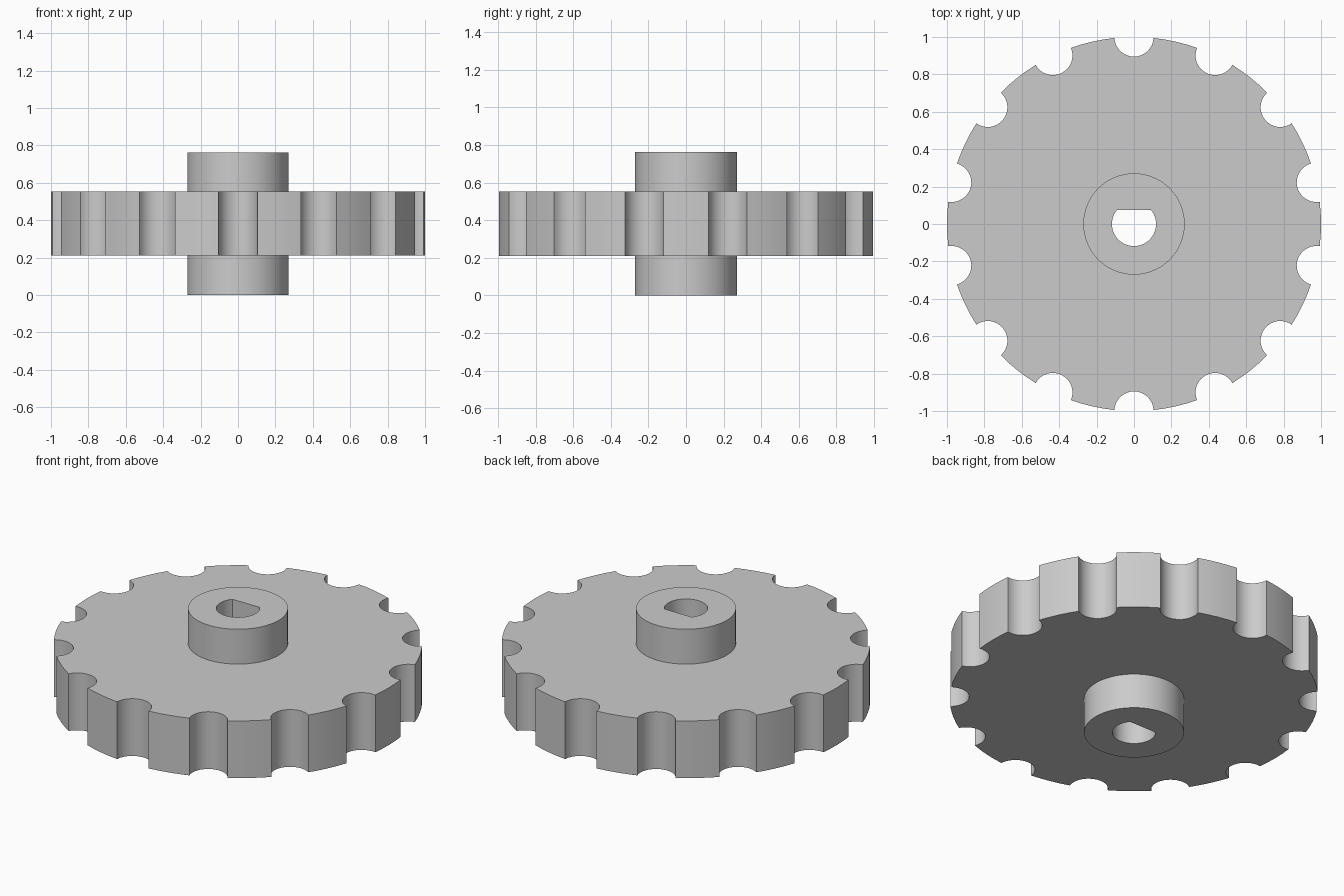
import bpy, bmesh
from math import sin, cos, pi, asin, acos, radians

NOTCHES = 14
RIM, NOTCH_R, HUB_R, BORE_R, BORE_FLAT = 1.0, 0.105, 0.271, 0.118, 0.076
Z_BASE, Z_LOW, Z_HIGH, Z_TOP = 0.0, 0.21, 0.553, 0.762

cube = bpy.data.objects.get("Cube")
if cube:
    bpy.data.objects.remove(cube, do_unlink=True)


def arc(cx, cy, r, start, end, steps):
    """Points on an arc, both ends included."""
    angles = [start + (end - start) * i / steps for i in range(steps + 1)]
    return [(cx + r * cos(a), cy + r * sin(a)) for a in angles]


def rim_outline():
    """Circle with round notches cut into its edge, first notch at the back."""
    half = 2 * asin(NOTCH_R / (2 * RIM))      # half angle of a notch seen from the axis
    sweep = acos(NOTCH_R / (2 * RIM))         # half sweep of the notch arc
    pitch = 2 * pi / NOTCHES
    points = []
    for i in range(NOTCHES):
        a = pi / 2 + i * pitch
        points += arc(RIM * cos(a), RIM * sin(a), NOTCH_R,
                      a + pi + sweep, a + pi - sweep, 16)
        points += arc(0, 0, RIM, a + half, a + pitch - half, 4)[1:-1]
    return points


bm = bmesh.new()


def loop(points, z):
    verts = [bm.verts.new((x, y, z)) for x, y in points]
    for i, v in enumerate(verts):
        bm.edges.new((verts[i - 1], v))
    return verts


def wall(low, high):
    for i in range(len(low)):
        bm.faces.new((low[i - 1], low[i], high[i], high[i - 1]))


def ring_cap(outer, inner):
    edges = [bm.edges.get((ring[i - 1], ring[i]))
             for ring in (outer, inner) for i in range(len(ring))]
    bmesh.ops.triangle_fill(bm, edges=edges, use_beauty=True)


# Outlines of the rim, hub and D-shaped bore
rim = rim_outline()
hub = arc(0, 0, HUB_R, 0, 2 * pi, 64)[:-1]
flat = asin(BORE_FLAT / BORE_R)
bore = arc(0, 0, BORE_R, pi - flat, 2 * pi + flat, 36)

rim_low, rim_high = loop(rim, Z_LOW), loop(rim, Z_HIGH)
hub_base, hub_low, hub_high, hub_top = [loop(hub, z) for z in (Z_BASE, Z_LOW, Z_HIGH, Z_TOP)]
bore_base, bore_top = loop(bore, Z_BASE), loop(bore, Z_TOP)

# Flat rings first, then the upright walls
ring_cap(rim_low, hub_low)
ring_cap(rim_high, hub_high)
ring_cap(hub_base, bore_base)
ring_cap(hub_top, bore_top)
wall(rim_low, rim_high)
wall(hub_base, hub_low)
wall(hub_high, hub_top)
wall(bore_base, bore_top)
bmesh.ops.recalc_face_normals(bm, faces=bm.faces[:])

mesh = bpy.data.meshes.new("notched_wheel")
bm.to_mesh(mesh)
bm.free()
wheel = bpy.data.objects.new("notched_wheel", mesh)
bpy.context.collection.objects.link(wheel)

# Plain grey material
grey = bpy.data.materials.new("light_grey")
grey.use_nodes = True
colour = (0.6, 0.6, 0.6, 1)
grey.diffuse_color = colour
grey.node_tree.nodes["Principled BSDF"].inputs["Base Color"].default_value = colour
mesh.materials.append(grey)

# Smooth the curved walls, keep the corners sharp
bpy.ops.object.select_all(action='DESELECT')
wheel.select_set(True)
bpy.context.view_layer.objects.active = wheel
bpy.ops.object.shade_smooth_by_angle(angle=radians(25))
